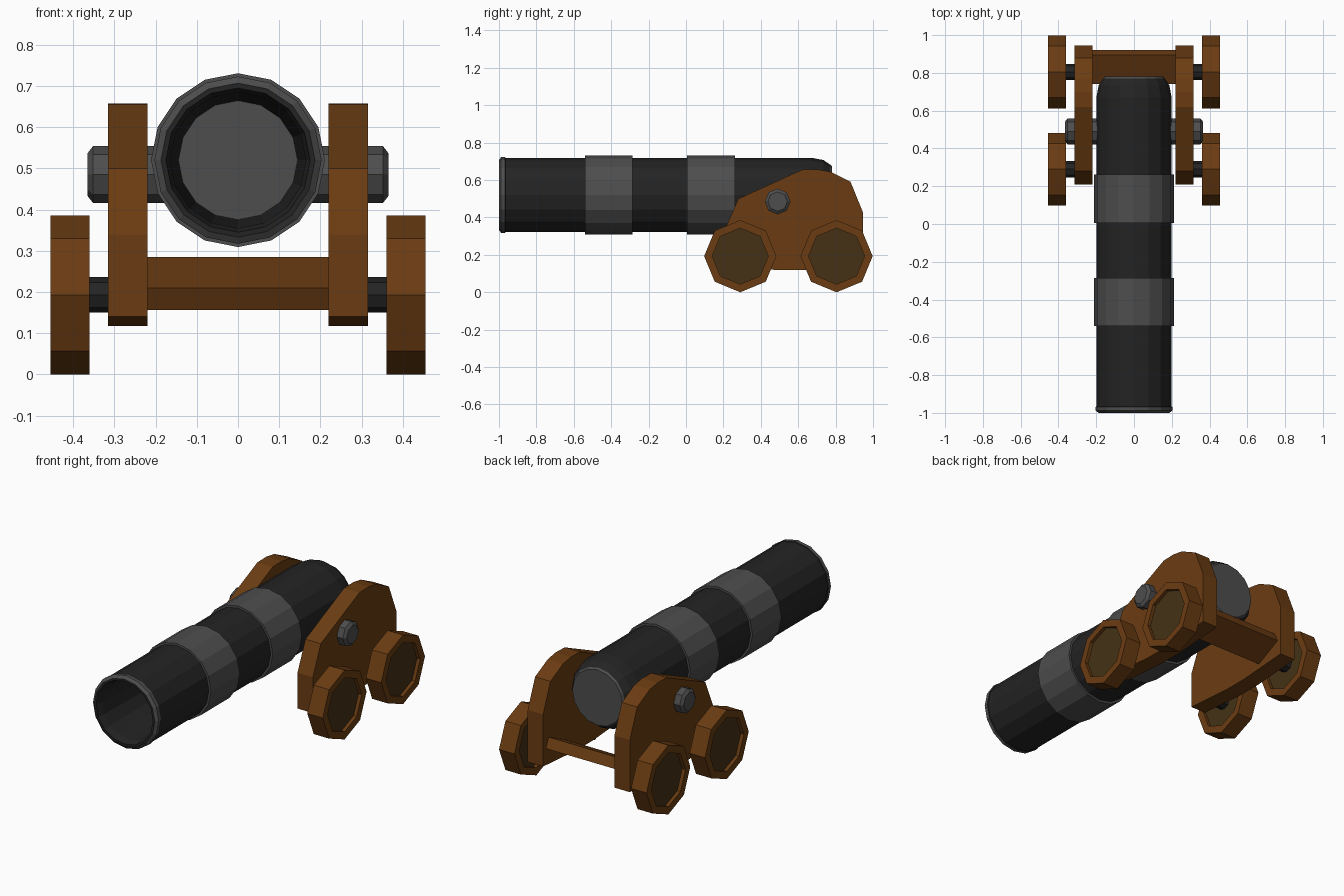
import bpy, bmesh, math
from mathutils import Matrix, Vector

if "Cube" in bpy.data.objects:
    bpy.data.objects.remove(bpy.data.objects["Cube"])


def material(name, rgb):
    m = bpy.data.materials.new(name)
    m.diffuse_color = (*rgb, 1)
    m.use_nodes = True
    m.node_tree.nodes["Principled BSDF"].inputs["Base Color"].default_value = m.diffuse_color
    return m


BLACK = material("black iron", (0.017, 0.017, 0.017))
GREY = material("grey iron", (0.075, 0.075, 0.075))
WOOD = material("brown wood", (0.145, 0.045, 0.006))
DARK = material("dark wood", (0.058, 0.031, 0.008))


def finish(name, bm, mats):
    bmesh.ops.remove_doubles(bm, verts=bm.verts, dist=1e-5)
    bmesh.ops.recalc_face_normals(bm, faces=bm.faces)
    me = bpy.data.meshes.new(name)
    bm.to_mesh(me)
    bm.free()
    for m in mats:
        me.materials.append(m)
    ob = bpy.data.objects.new(name, me)
    bpy.context.collection.objects.link(ob)
    return ob


def lathe(name, profile, sides, centre, axis, mats, slots=None):
    """Revolve (distance, radius) points round the x or y axis; slots = material per segment."""
    bm = bmesh.new()
    rings = []
    for d, r in profile:
        ring = []
        for i in range(sides):
            a = 2 * math.pi * i / sides
            u, v = r * math.sin(a), r * math.cos(a)
            p = Vector((d, u, v)) if axis == "x" else Vector((u, d, v))
            ring.append(bm.verts.new(p + Vector(centre)))
        rings.append(ring)
    for k in range(len(rings) - 1):
        for i in range(sides):
            j = (i + 1) % sides
            f = bm.faces.new((rings[k][i], rings[k][j], rings[k + 1][j], rings[k + 1][i]))
            f.material_index = slots[k] if slots else 0
    for ring, k in ((rings[0], 0), (rings[-1], -1)):
        f = bm.faces.new(ring)
        f.material_index = slots[k] if slots else 0
    return finish(name, bm, mats)


def prism(name, outline, x0, x1, mat):
    """Extrude a (y, z) outline from x0 to x1."""
    bm = bmesh.new()
    f = bm.faces.new([bm.verts.new((x0, y, z)) for y, z in outline])
    ext = bmesh.ops.extrude_face_region(bm, geom=[f])
    bmesh.ops.translate(bm, vec=(x1 - x0, 0, 0),
                        verts=[v for v in ext["geom"] if isinstance(v, bmesh.types.BMVert)])
    return finish(name, bm, [mat])


# Barrel: bore, muzzle lip, body, rounded breech with a grey end disc
barrel = [(-0.45, 0.14), (-0.96, 0.165), (-1.0, 0.175), (-1.0, 0.187), (-0.988, 0.203),
          (-0.968, 0.203), (-0.965, 0.199), (0.67, 0.199), (0.735, 0.187), (0.77, 0.163),
          (0.78, 0.155)]
lathe("barrel", barrel, 16, (0, 0, 0.52), "y", [BLACK, GREY],
      [0, 0, 0, 1, 1, 0, 0, 0, 0, 1])

# Reinforcing bands
for name, y0, y1 in (("front_band", -0.54, -0.285), ("rear_band", 0.005, 0.262)):
    lathe(name, [(y0, 0.195), (y0, 0.211), (y1, 0.211), (y1, 0.195)], 16,
          (0, 0, 0.52), "y", [GREY])

# Trunnion pin through the barrel
lathe("trunnion", [(-0.365, 0.045), (-0.365, 0.052), (-0.352, 0.069), (0.352, 0.069),
                   (0.365, 0.052), (0.365, 0.045)], 8, (0, 0.49, 0.485), "x", [GREY])

# Carriage side plates
cheek = [(0.21, 0.14), (0.5, 0.118), (0.65, 0.118), (0.945, 0.14), (0.945, 0.43),
         (0.88, 0.59), (0.77, 0.645), (0.7, 0.657), (0.62, 0.655), (0.28, 0.5), (0.21, 0.34)]
for side, s in (("right", 1), ("left", -1)):
    prism(side + "_side_plate", cheek, 0.22 * s, 0.315 * s, WOOD)

    # Octagonal wheels with recessed dark discs, on short axle stubs
    for end, y in (("front", 0.29), ("rear", 0.805)):
        c = (0, y, 0.193)
        lathe(f"{end}_{side}_wheel",
              [(0.38 * s, 0.15), (0.36 * s, 0.15), (0.36 * s, 0.193), (0.455 * s, 0.193),
               (0.455 * s, 0.15), (0.435 * s, 0.15)], 8, c, "x", [WOOD])
        lathe(f"{end}_{side}_wheel_disc", [(0.379 * s, 0.15), (0.436 * s, 0.15)], 8, c, "x", [DARK])
        lathe(f"{end}_{side}_axle", [(0.31 * s, 0.043), (0.385 * s, 0.043)], 8, c, "x", [BLACK])

# Tilted rear cross beam
prism("cross_beam", [(0.74, 0.21), (0.895, 0.285), (0.921, 0.231), (0.766, 0.156)],
      -0.222, 0.222, WOOD)
